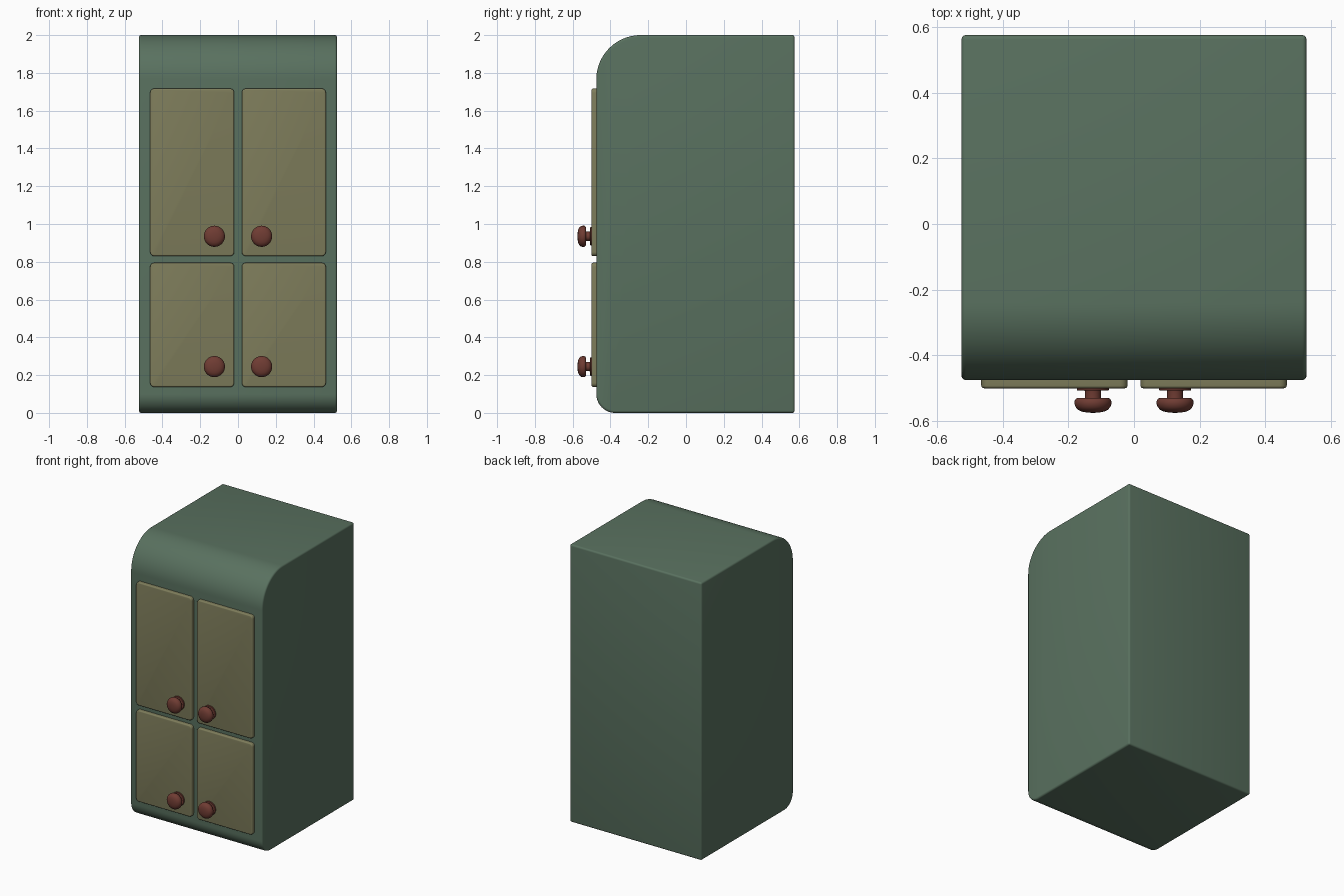
import bpy, bmesh, math
from mathutils import Vector

if "Cube" in bpy.data.objects:
    bpy.data.objects.remove(bpy.data.objects["Cube"])


def material(name, rgb):
    m = bpy.data.materials.new(name)
    m.diffuse_color = (*rgb, 1)
    m.use_nodes = True
    m.node_tree.nodes["Principled BSDF"].inputs["Base Color"].default_value = m.diffuse_color
    return m


GREEN = material("green paint", (0.10, 0.165, 0.115))
OLIVE = material("olive paint", (0.21, 0.205, 0.105))
RED = material("dark red knob", (0.16, 0.045, 0.033))


def bevel(bm, edges, radius, segments):
    bmesh.ops.bevel(bm, geom=list(edges), offset=radius, offset_type='OFFSET',
                    segments=segments, profile=0.5, affect='EDGES',
                    clamp_overlap=True)


def box(lo, hi):
    bm = bmesh.new()
    bmesh.ops.create_cube(bm, size=1)
    lo, hi = Vector(lo), Vector(hi)
    for v in bm.verts:
        v.co = Vector([(lo[i] + hi[i]) / 2 + v.co[i] * (hi[i] - lo[i]) for i in range(3)])
    return bm


def edges_at(bm, **where):
    """Edges whose two ends both lie at the given coordinates."""
    return [e for e in bm.edges
            if all(abs(getattr(v.co, k) - c) < 1e-4
                   for v in e.verts for k, c in where.items())]


def sharp(bm, degrees=30):
    bm.normal_update()
    return [e for e in bm.edges if e.calc_face_angle(0) > math.radians(degrees)]


def finish(bm, name, mat):
    bmesh.ops.recalc_face_normals(bm, faces=bm.faces)
    mesh = bpy.data.meshes.new(name)
    bm.to_mesh(mesh)
    bm.free()
    mesh.materials.append(mat)
    ob = bpy.data.objects.new(name, mesh)
    bpy.context.collection.objects.link(ob)
    bpy.ops.object.select_all(action='DESELECT')
    ob.select_set(True)
    bpy.context.view_layer.objects.active = ob
    bpy.ops.object.shade_smooth_by_angle(angle=math.radians(40))
    return ob


# Cabinet body: rounded front top and bottom, then softened edges all round
bm = box((-0.525, -0.475, 0), (0.525, 0.575, 2))
bevel(bm, edges_at(bm, y=-0.475, z=2), 0.235, 20)
bevel(bm, edges_at(bm, y=-0.475, z=0), 0.10, 14)
bevel(bm, sharp(bm), 0.013, 4)
finish(bm, "cabinet_body", GREEN)


# Doors: thin panels with rounded corners and a softened front rim
def door(name, x0, x1, z0, z1):
    bm = box((x0, -0.50, z0), (x1, -0.465, z1))
    corners = [e for e in bm.edges
               if abs(e.verts[0].co.y - e.verts[1].co.y) > 0.01]
    bevel(bm, corners, 0.022, 6)
    bevel(bm, edges_at(bm, y=-0.50), 0.008, 4)
    finish(bm, name, OLIVE)


# Knobs: (radius, y) profile turned around the y axis
KNOB = [(0, -0.496), (0.049, -0.496), (0.049, -0.505), (0.047, -0.507),
        (0.025, -0.507), (0.024, -0.515), (0.024, -0.529), (0.045, -0.529),
        (0.052, -0.532), (0.056, -0.539), (0.056, -0.548), (0.053, -0.557),
        (0.046, -0.565), (0.034, -0.571), (0.018, -0.574), (0, -0.575)]


def knob(name, x, z):
    bm = bmesh.new()
    verts = [bm.verts.new((x + r, y, z)) for r, y in KNOB]
    edges = [bm.edges.new(p) for p in zip(verts, verts[1:])]
    bmesh.ops.spin(bm, geom=verts + edges, cent=(x, 0, z), axis=(0, 1, 0),
                   angle=math.tau, steps=40, use_duplicate=False)
    bmesh.ops.remove_doubles(bm, verts=bm.verts, dist=1e-5)
    finish(bm, name, RED)


for row, z0, z1, zk in (("upper", 0.83, 1.717, 0.935), ("lower", 0.137, 0.795, 0.245)):
    for side, s in (("left", -1), ("right", 1)):
        x0, x1 = sorted((s * 0.02, s * 0.465))
        door(f"{row}_{side}_door", x0, x1, z0, z1)
        knob(f"{row}_{side}_knob", s * 0.125, zk)
